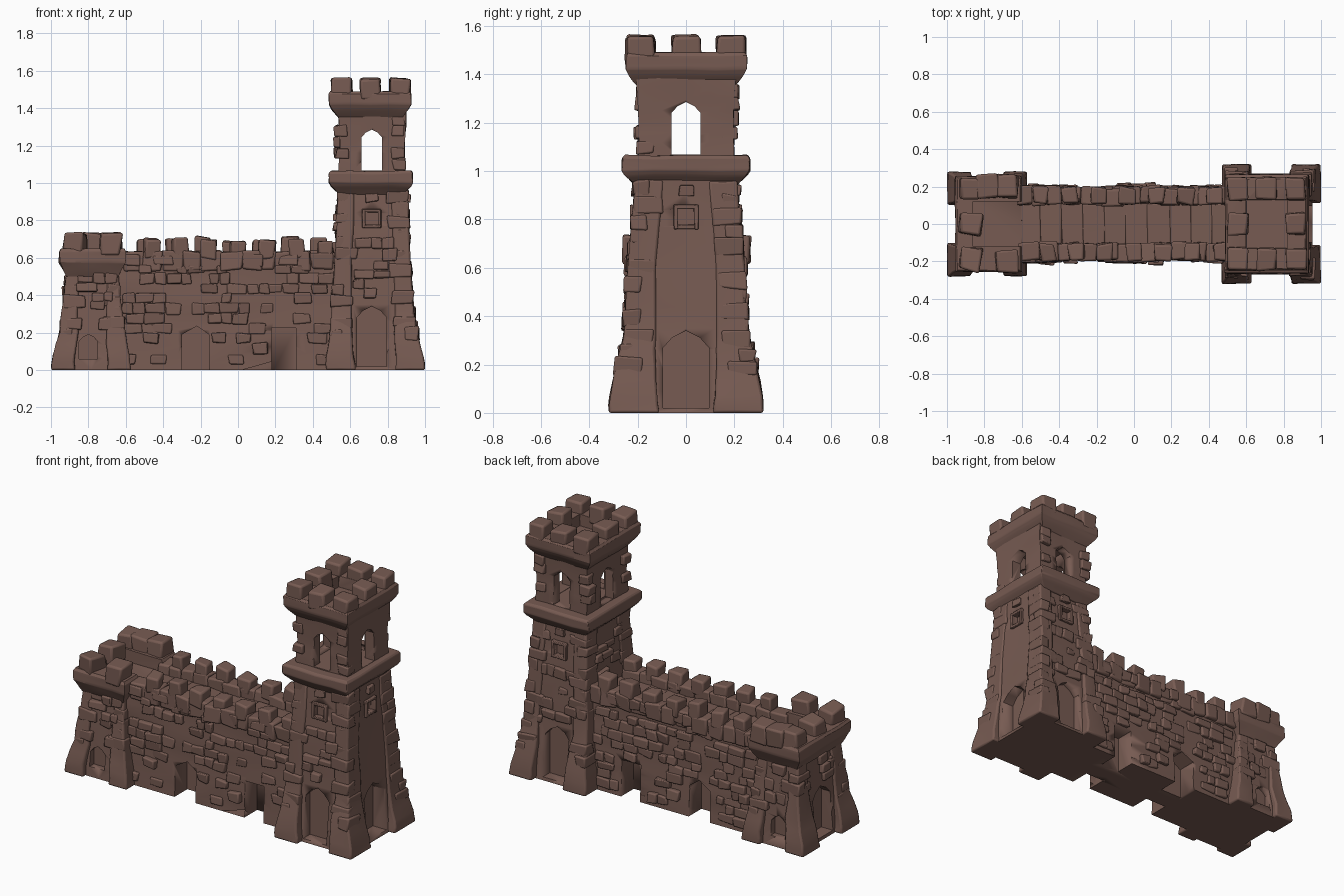
import bpy, bmesh, random
from mathutils import Vector, Matrix, noise

random.seed(4)
cube = bpy.data.objects.get("Cube")
if cube:
    bpy.data.objects.remove(cube, do_unlink=True)

stone_mat = bpy.data.materials.new("brown stone")
stone_mat.use_nodes = True
COLOUR = (0.185, 0.105, 0.085, 1)
stone_mat.diffuse_color = COLOUR
stone_mat.node_tree.nodes["Principled BSDF"].inputs["Base Color"].default_value = COLOUR


def finish(name, bm, bevel=0):
    bmesh.ops.recalc_face_normals(bm, faces=bm.faces)
    me = bpy.data.meshes.new(name)
    bm.to_mesh(me)
    bm.free()
    me.materials.append(stone_mat)
    ob = bpy.data.objects.new(name, me)
    bpy.context.collection.objects.link(ob)
    if bevel:
        mod = ob.modifiers.new("worn edges", 'BEVEL')
        mod.width, mod.segments, mod.limit_method = bevel, 2, 'ANGLE'
    bpy.ops.object.select_all(action='DESELECT')
    bpy.context.view_layer.objects.active = ob
    ob.select_set(True)
    bpy.ops.object.shade_smooth_by_angle(angle=0.6)
    return ob


def loft(name, rings, rough=0.008, cuts=2, bevel=0):
    """Stack of rectangles (z, x0, x1, y0, y1), weathered by noise."""
    bm = bmesh.new()
    loops = [[bm.verts.new((x, y, z)) for x, y in ((a, c), (b, c), (b, d), (a, d))]
             for z, a, b, c, d in rings]
    for lo, hi in zip(loops, loops[1:]):
        for i in range(4):
            j = (i + 1) % 4
            bm.faces.new((lo[i], lo[j], hi[j], hi[i]))
    bm.faces.new(loops[0][::-1])
    bm.faces.new(loops[-1])
    bmesh.ops.subdivide_edges(bm, edges=bm.edges[:], cuts=cuts, use_grid_fill=True)
    for v in bm.verts:
        if v.co.z > 0.02:
            v.co += noise.noise_vector(v.co * 11) * rough
    return finish(name, bm, bevel)


def carve(ob, axis, lo, hi, outline):
    """Cut a prism along an axis; outline holds (u, z) points."""
    bm = bmesh.new()
    ends = [[bm.verts.new((t, u, z) if axis == 'x' else (u, t, z)) for u, z in outline]
            for t in (lo, hi)]
    n = len(outline)
    for i in range(n):
        j = (i + 1) % n
        bm.faces.new((ends[0][i], ends[0][j], ends[1][j], ends[1][i]))
    bm.faces.new(ends[0])
    bm.faces.new(ends[1])
    cutter = finish("cutter", bm)
    cutter.hide_render = True
    mod = ob.modifiers.new("opening", 'BOOLEAN')
    mod.operation, mod.solver, mod.object = 'DIFFERENCE', 'EXACT', cutter
    ob.modifiers.move(len(ob.modifiers) - 1, 0)
    bpy.context.view_layer.objects.active = ob
    bpy.ops.object.modifier_apply(modifier="opening")
    bpy.data.objects.remove(cutter, do_unlink=True)


def arch(c, w, z0, z1):
    s = z1 - 0.75 * w
    return [(c - w, z0), (c + w, z0), (c + w, s), (c + 0.6 * w, z1 - 0.3 * w),
            (c, z1), (c - 0.6 * w, z1 - 0.3 * w), (c - w, s)]


def box(u0, u1, z0, z1):
    return [(u0, z0), (u1, z0), (u1, z1), (u0, z1)]


def stone(bm, c, size, jit=0.007, turn=0.05):
    m = Matrix.Translation(c) @ Matrix.Rotation(random.uniform(-turn, turn), 4, 'Z') \
        @ Matrix.Diagonal((*size, 1))
    for v in bmesh.ops.create_cube(bm, size=1, matrix=m)["verts"]:
        v.co += Vector([random.uniform(-jit, jit) for _ in range(3)])
        v.co.z = max(v.co.z, 0)


def bounds(rings, z):
    """Interpolated x0, x1, y0, y1 of a loft at height z."""
    for lo, hi in zip(rings, rings[1:]):
        if lo[0] <= z <= hi[0]:
            t = (z - lo[0]) / (hi[0] - lo[0])
            return [a + (b - a) * t for a, b in zip(lo[1:], hi[1:])]
    return rings[-1][1:]


def masonry(name, rings, side, u0, u1, z0, z1, holes=(), density=0.5):
    """Irregular courses of projecting stones on one side (0..3: x0, x1, y0, y1)."""
    bm = bmesh.new()
    z = z0
    while z < z1:
        h, u = random.uniform(0.04, 0.065), u0 + random.uniform(0, 0.05)
        while u < u1 - 0.04:
            w = random.uniform(0.05, 0.11)
            c, mid = u + w / 2, z + h / 2
            clear = all(not (a < c + w / 2 and c - w / 2 < b and d < mid + h / 2 and mid - h / 2 < e)
                        for a, b, d, e in holes)
            if clear and random.random() < density and u + w < u1 + 0.02:
                sign = -1 if side % 2 == 0 else 1
                s = bounds(rings, mid)[side] + sign * random.uniform(-0.018, 0.004)
                if side < 2:
                    stone(bm, (s, c, mid), (0.05, w, h))
                else:
                    stone(bm, (c, s, mid), (w, 0.05, h))
            u += w
        z += h
    return finish(name, bm, 0.007)


def piers(name, rings, wx, wy, top):
    """Four flared corner piers with alternating corner stones."""
    quoins = bmesh.new()
    for sx in (0, 1):
        for sy in (2, 3):
            part = []
            for z, *b in rings:
                x, y = b[sx], b[sy]
                k = 1 - 0.45 * min(z / 0.4, 1)
                xi, yi = x + (wx * k if sx == 0 else -wx * k), y + (wy * k if sy == 2 else -wy * k)
                part.append((z, min(x, xi), max(x, xi), min(y, yi), max(y, yi)))
            loft(f"{name}_pier_{sx}_{sy - 2}", part, 0.009, 1, 0.01)
            z, flip = 0.16, False
            while z < top:
                h = random.uniform(0.05, 0.075)
                b = bounds(rings, z + h / 2)
                w, d = (0.12, 0.07) if flip else (0.07, 0.12)
                off = random.uniform(-0.004, 0.008)
                px = b[sx] + (w / 2 - off) * (1 if sx == 0 else -1)
                py = b[sy] + (d / 2 - off) * (1 if sy == 2 else -1)
                if random.random() < 0.75:
                    stone(quoins, (px, py, z + h / 2), (w, d, h))
                z, flip = z + h, not flip
    finish(name + "_corner_stones", quoins, 0.008)


def cornice(name, x0, x1, hy, z0, z1, inset=0.05):
    rows = [(0, inset), (0.35, 0.012), (0.5, 0), (0.9, 0), (1, 0.01)]
    return loft(name, [(z0 + (z1 - z0) * t, x0 + i, x1 - i, -hy + i, hy - i) for t, i in rows],
                0.006, 3, 0.006)


# Tall tower body with door niches
TOWER = [(0, .47, 1, -.32, .32), (.07, .472, .99, -.315, .315), (.2, .49, .96, -.29, .29),
         (.32, .5, .94, -.258, .258), (.6, .52, .92, -.24, .24), (.96, .535, .905, -.21, .21)]
CORE = [(0, .5, .955, -.27, .27), (.35, .51, .925, -.238, .238),
        (.7, .53, .908, -.222, .222), (.98, .54, .9, -.2, .2)]
core = loft("tower_body", CORE, 0.008, 3)
for s in (-1, 1):
    carve(core, 'y', s * .2, s * .4, arch(.715, .08, .02, .34))
    carve(core, 'y', s * .195, s * .3, box(.682, .748, .775, .845))
carve(core, 'x', .86, 1.1, arch(0, .095, .02, .34))
carve(core, 'x', .875, 1, box(-.035, .035, .775, .845))
piers("tower", TOWER, .16, .21, .9)

# Square window frames and little ledges
frames = bmesh.new()
for s in (-1, 1):
    for k in (-1, 1):
        stone(frames, (.715 + k * .042, s * .216, .81), (.018, .03, .1), .002, 0)
        stone(frames, (.715, s * .216, .81 + k * .042), (.1, .03, .018), .002, 0)
        stone(frames, (.903, s * .042, .81 + k * .001), (.03, .018, .1), .002, 0)
    stone(frames, (.903, 0, .81 + s * .042), (.03, .1, .018), .002, 0)
    stone(frames, (.715, s * .205, .92), (.06, .04, .04))
stone(frames, (.9, 0, .92), (.04, .06, .04))
finish("window_frames", frames, .004)

# Tall tower upper storeys
cornice("middle_cornice", .485, .935, .265, .94, 1.065, .055)
belfry = loft("belfry", [(1.04, .54, .895, -.2, .2), (1.2, .545, .89, -.195, .195),
                         (1.4, .535, .9, -.205, .205)], 0.007, 3)
carve(belfry, 'y', -.14, .14, box(.6, .83, 1.066, 1.35))
carve(belfry, 'y', -.4, .4, arch(.715, .055, 1.068, 1.285))
carve(belfry, 'x', .4, 1.1, arch(0, .06, 1.068, 1.285))
top = cornice("top_cornice", .487, .925, .25, 1.35, 1.49, .05)
carve(top, 'y', -.13, .13, box(.6, .82, 1.42, 1.6))

bm = bmesh.new()
for x in (.553, .86):
    for y in (-.175, .175):
        for z in (1.1, 1.16, 1.22, 1.28, 1.33):
            if random.random() < .65:
                stone(bm, (x + random.uniform(-.008, .008), y + random.uniform(-.01, .01), z),
                      (.07, .07, .055))
finish("belfry_corner_stones", bm, .007)

bm = bmesh.new()
for x in (.555, .708, .865):
    for y in (-.188, 0, .188):
        if x != .708 or y:
            stone(bm, (x, y, 1.505), (.11, .12, .11), .008)
finish("tower_battlements", bm, .012)

# Low end tower
LOW = [(0, -1, -.57, -.28, .28), (.08, -.99, -.58, -.275, .275), (.2, -.955, -.605, -.255, .255),
       (.4, -.93, -.63, -.225, .225), (.52, -.915, -.64, -.21, .21)]
LOW_CORE = [(0, -.95, -.62, -.245, .245), (.25, -.93, -.63, -.225, .225), (.54, -.905, -.645, -.205, .205)]
low = loft("low_tower_body", LOW_CORE, 0.008, 3)
carve(low, 'x', -1.1, -.87, arch(0, .085, .02, .32))
for s in (-1, 1):
    carve(low, 'y', s * .2, s * .4, arch(-.8, .05, .06, .19))
piers("low_tower", LOW, .13, .18, .48)
rim = cornice("low_tower_cornice", -.955, -.6, .255, .5, .65, .04)
carve(rim, 'y', -.12, .12, box(-.86, -.5, .575, .8))
bm = bmesh.new()
for x, y in ((-.875, 0), (-.875, -.19), (-.875, .19), (-.68, -.2), (-.68, .2), (-.775, .205)):
    stone(bm, (x, y, .675), (.115, .12, .11), .012, .12)
finish("low_tower_battlements", bm, .012)

# Curtain wall with gate recesses and a sunken walkway
WALL = [(0, -.66, .53, -.195, .195), (.3, -.66, .53, -.182, .182), (.57, -.66, .53, -.178, .178)]
wall = loft("curtain_wall", WALL, 0.009, 6)
for s in (-1, 1):
    carve(wall, 'y', s * .07, s * .3, [(-.3, -.1), (-.155, -.1), (-.155, .19), (-.22, .235), (-.3, .19)])
    carve(wall, 'y', s * .07, s * .3, box(.18, .31, -.1, .225))
GATES = [(-.31, -.145, 0, .24), (.17, .32, 0, .23)]
for s, side, label in ((-1, 2, "front"), (1, 3, "back")):
    masonry(label + "_wall_stones", WALL, side, -.64, .5, .03, .56, GATES, .55)
    parapet, merlons = bmesh.new(), bmesh.new()
    x = -.62
    while x < .5:
        w = random.uniform(.07, .12)
        stone(parapet, (x + w / 2, s * .15 + random.uniform(-.008, .008), .585), (w, .095, .1), .009)
        x += w
    finish(label + "_parapet", parapet, .01)
    for i in range(7):
        x = -.5 + i * .155 + (.035 if s < 0 else 0)
        if x < .49:
            stone(merlons, (x, s * .15, .655 + random.uniform(-.015, .008)), (.085, .09, .1), .01, .12)
    finish(label + "_battlements", merlons, .011)
    masonry(label + "_tower_stones", CORE, side, .58, .86, .38, .92, [(.65, .78, .74, .96)], .4)
    masonry(label + "_low_tower_stones", LOW_CORE, side, -.88, -.66, .06, .5, [(-.87, -.73, .04, .21)], .5)
masonry("low_tower_end_stones", LOW_CORE, 0, -.17, .17, .34, .5, (), .5)
masonry("tower_inner_stones", CORE, 0, -.15, .15, .62, .92, (), .45)

# Walkway slabs
bm = bmesh.new()
for i in range(10):
    stone(bm, (-.56 + i * .115, 0, .562), (.12, .22, .025), .006, .03)
finish("walkway_slabs", bm, .006)
